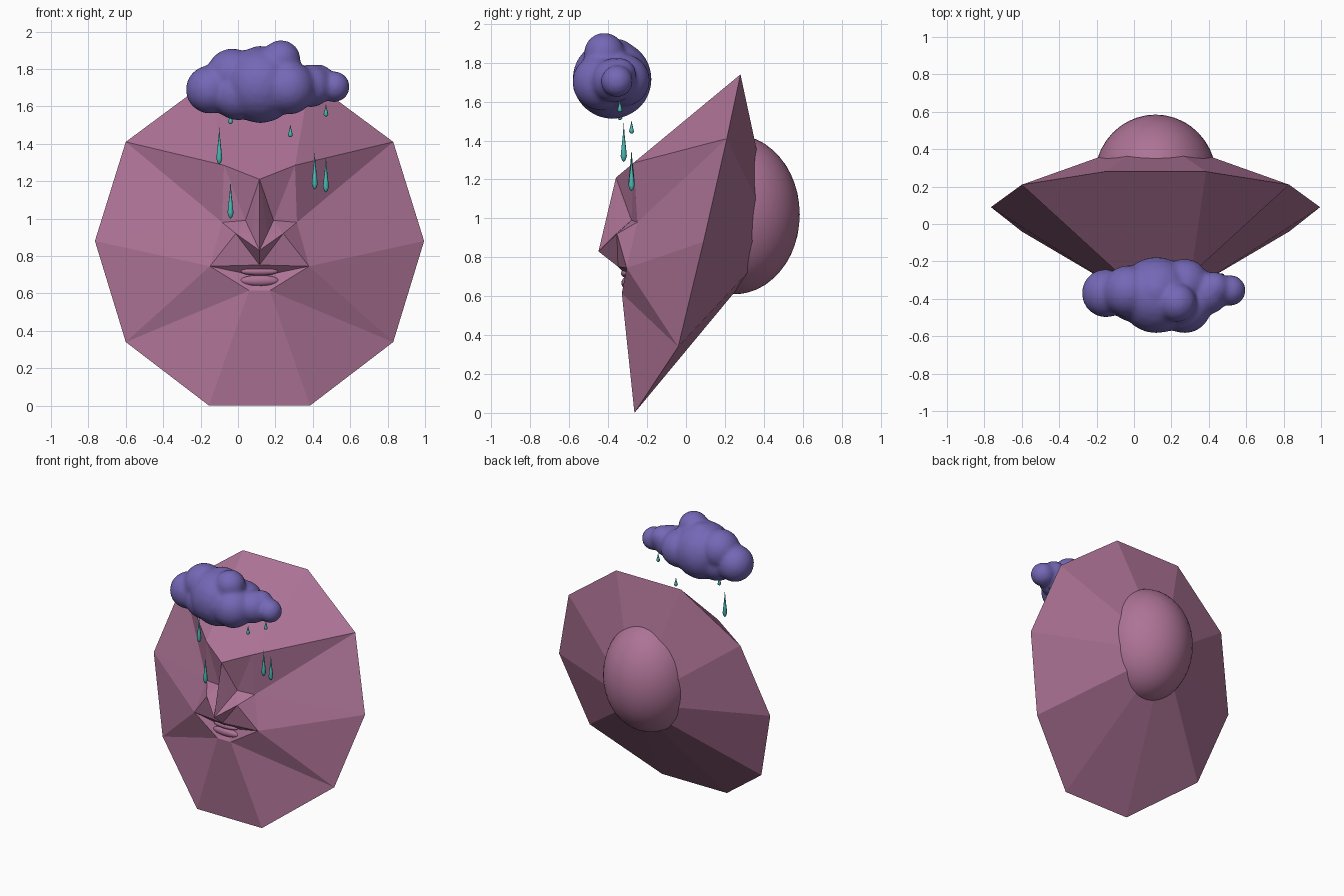
import bpy, bmesh, math
from mathutils import Matrix

if "Cube" in bpy.data.objects:
    bpy.data.objects.remove(bpy.data.objects["Cube"])

CX = 0.115  # symmetry line of the face


def material(name, rgb):
    m = bpy.data.materials.new(name)
    m.diffuse_color = (*rgb, 1)
    m.use_nodes = True
    m.node_tree.nodes["Principled BSDF"].inputs["Base Color"].default_value = m.diffuse_color
    return m


PINK = material("dusty_pink", (0.42, 0.172, 0.305))
PURPLE = material("cloud_purple", (0.175, 0.138, 0.47))
TEAL = material("rain_teal", (0.07, 0.50, 0.47))


def make_object(name, bm, mat, smooth=False):
    bmesh.ops.recalc_face_normals(bm, faces=bm.faces)
    for f in bm.faces:
        f.smooth = smooth
    me = bpy.data.meshes.new(name)
    bm.to_mesh(me)
    bm.free()
    me.materials.append(mat)
    ob = bpy.data.objects.new(name, me)
    bpy.context.collection.objects.link(ob)
    return ob


def add_ball(bm, centre, radii, subdiv=4):
    m = Matrix.Translation(centre) @ Matrix.Diagonal((*radii, 1))
    bmesh.ops.create_icosphere(bm, subdivisions=subdiv, radius=1, matrix=m)


# Faceted mask: half of its points (x from the symmetry line), mirrored
P = {
    "rim0": (0.27, -0.265, 0.0), "rim1": (0.715, -0.04, 0.34),
    "rim2": (0.88, 0.09, 0.88), "rim3": (0.715, 0.21, 1.41),
    "rim4": (0.27, 0.28, 1.74), "back": (0, 0.465, 0.88),
    "bridge": (0, -0.36, 1.21), "brow": (0.19, -0.27, 1.285),
    "tip": (0, -0.45, 0.83), "side": (0.042, -0.36, 0.92),
    "wing": (0.127, -0.355, 0.92), "under": (0, -0.35, 0.752),
    "cheek": (0.265, -0.305, 0.745), "chin": (0.055, -0.33, 0.615),
    "eye": (0.20, -0.25, 0.98), "eye_in": (0.075, -0.28, 0.99),
    "mouth": (0, -0.29, 0.69),
}
HALF = [
    # forehead and eye socket
    "bridge brow rim4", "brow rim3 rim4", "brow eye rim3", "rim3 eye rim2",
    "bridge eye_in brow", "brow eye_in eye", "bridge side eye_in",
    "eye_in wing eye", "side wing eye_in",
    # nose
    "bridge tip side", "side tip wing", "wing tip under",
    # cheek, jaw and mouth
    "eye cheek rim2", "eye wing cheek", "rim2 cheek rim1",
    "cheek chin rim1", "chin rim0 rim1",
    "under cheek wing", "under mouth cheek", "cheek mouth chin",
]
HALF += [f"back rim{i} rim{i + 1}" for i in range(4)]
MIDDLE = ["bridge rim4 -rim4", "chin rim0 -rim0 -chin", "mouth chin -chin",
          "back rim0 -rim0", "back rim4 -rim4"]

bm = bmesh.new()
verts = {}
for key, (x, y, z) in P.items():
    verts[key] = bm.verts.new((CX + x, y, z))
    verts["-" + key] = bm.verts.new((CX - x, y, z)) if x else verts[key]
for tri in HALF:
    for sign in ("", "-"):
        bm.faces.new([verts[sign + k] for k in tri.split()])
for face in MIDDLE:
    bm.faces.new([verts[k] for k in face.split()])
make_object("face_mask", bm, PINK)

# Rounded dome on the back
bm = bmesh.new()
add_ball(bm, (CX, 0.25, 1.02), (0.325, 0.335, 0.41))
make_object("back_dome", bm, PINK, True)

# Lips
for name, y, z, rx, rz in (("upper_lip", -0.308, 0.717, 0.10, 0.022),
                           ("lower_lip", -0.306, 0.668, 0.105, 0.03)):
    bm = bmesh.new()
    add_ball(bm, (CX, y, z), (rx, 0.026, rz), 3)
    make_object(name, bm, PINK, True)

# Cloud: overlapping balls fused and softened
bm = bmesh.new()
for x, y, z, r in (
        (-0.15, -0.37, 1.69, 0.13), (-0.03, -0.36, 1.77, 0.14),
        (0.00, -0.38, 1.67, 0.145), (0.12, -0.38, 1.715, 0.205),
        (0.23, -0.42, 1.85, 0.105), (0.27, -0.44, 1.70, 0.145),
        (0.27, -0.32, 1.71, 0.135), (0.12, -0.36, 1.81, 0.115),
        (0.39, -0.37, 1.71, 0.115), (0.43, -0.34, 1.74, 0.085),
        (0.515, -0.355, 1.705, 0.083)):
    add_ball(bm, (x, y, z), (r, r, r), 3)
cloud = make_object("cloud", bm, PURPLE, True)
rm = cloud.modifiers.new("fuse", "REMESH")
rm.mode = "VOXEL"
rm.voxel_size = 0.014
rm.use_smooth_shade = True
sm = cloud.modifiers.new("soften", "SMOOTH")
sm.factor = 0.5
sm.iterations = 8


# Raindrops: lathed teardrops, blunt below and pointed above
def raindrop(i, x, y, z, length, r):
    bm = bmesh.new()
    n = 8
    rings = []
    for t, k in ((0.04, 0.55), (0.15, 1.0), (0.35, 0.75), (0.65, 0.35)):
        rings.append([bm.verts.new((x + r * k * math.cos(a), y + r * k * math.sin(a), z + t * length))
                      for a in (2 * math.pi * j / n for j in range(n))])
    low = bm.verts.new((x, y, z))
    top = bm.verts.new((x, y, z + length))
    for j in range(n):
        k = (j + 1) % n
        bm.faces.new((low, rings[0][k], rings[0][j]))
        bm.faces.new((top, rings[-1][j], rings[-1][k]))
        for a, b in zip(rings, rings[1:]):
            bm.faces.new((a[j], a[k], b[k], b[j]))
    make_object(f"raindrop_{i}", bm, TEAL, True)


DROPS = [(-0.10, -0.32, 1.29, 0.20, 0.016), (-0.04, -0.33, 1.00, 0.20, 0.016),
         (0.41, -0.28, 1.155, 0.20, 0.016), (0.47, -0.28, 1.14, 0.19, 0.016),
         (0.28, -0.28, 1.435, 0.07, 0.013), (0.47, -0.34, 1.545, 0.07, 0.013),
         (-0.04, -0.34, 1.505, 0.07, 0.013)]
for i, d in enumerate(DROPS, 1):
    raindrop(i, *d)
